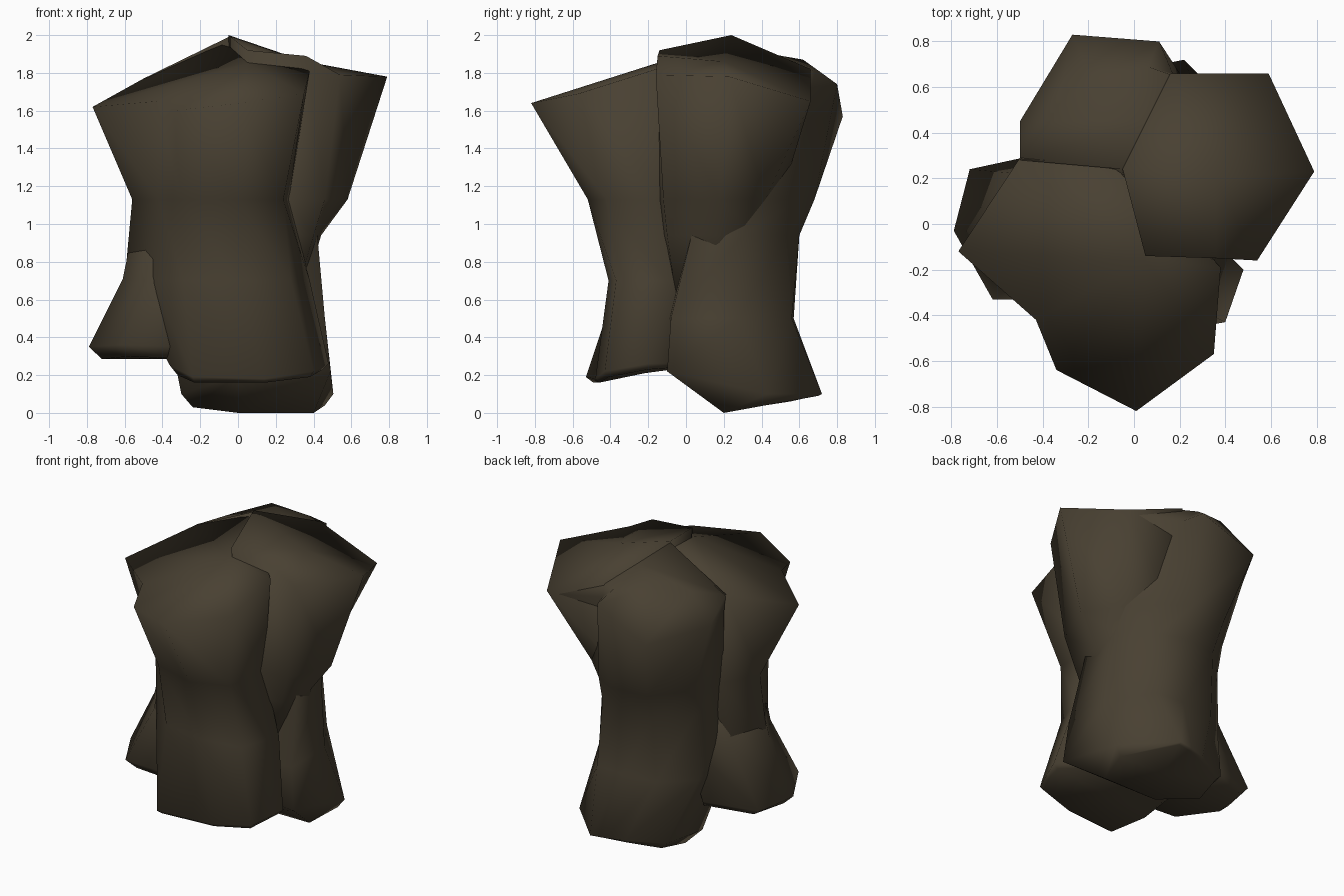
import bpy, bmesh, math

rock = bpy.data.materials.new("dark_brown_rock")
rock.diffuse_color = (0.066, 0.052, 0.032, 1)


def ring(z, pts):
    """Outline at height z; a third value in a point overrides z."""
    return [p if len(p) == 3 else (p[0], p[1], z) for p in pts]


def column(name, rings, peak=None):
    """Loft a rock column through its outlines, top to bottom, and cap it."""
    bm = bmesh.new()
    loops = [[bm.verts.new(p) for p in r] for r in rings]
    n = len(loops[0])
    for up, low in zip(loops, loops[1:]):
        for i in range(n):
            j = (i + 1) % n
            bm.faces.new((up[i], up[j], low[j], low[i]))
    for cap, tip in ((loops[0], peak), (loops[-1], None)):
        made = bmesh.ops.poke(bm, faces=[bm.faces.new(cap)])
        if tip:
            made["verts"][0].co = tip
    bmesh.ops.recalc_face_normals(bm, faces=bm.faces)
    me = bpy.data.meshes.new(name)
    bm.to_mesh(me)
    bm.free()
    me.materials.append(rock)
    ob = bpy.data.objects.new(name, me)
    bpy.context.collection.objects.link(ob)
    bpy.ops.object.select_all(action='DESELECT')
    bpy.context.view_layer.objects.active = ob
    ob.select_set(True)
    bpy.ops.object.shade_smooth_by_angle(angle=math.radians(100))


# Right shoulder: wide tilted top, tucked into the waist
column("right_rock", [
    ring(0, [(-.05, .24, 2.0), (.05, -.14, 1.92), (.36, -.15, 1.89), (.54, -.16, 1.79),
             (.79, .23, 1.78), (.59, .66, 1.65), (.16, .66, 1.82)]),
    ring(1.13, [(-.1, .24), (.05, -.12), (.25, -.14), (.46, -.12), (.58, .18), (.42, .42), (.1, .5)]),
    ring(.94, [(-.1, .24), (.05, -.1), (.23, -.13), (.4, -.1), (.44, .16), (.36, .36), (.1, .45)]),
    ring(.6, [(-.1, .2), (.05, -.05), (.2, -.08), (.3, -.05), (.34, .14), (.3, .3), (.1, .4)]),
], peak=(.36, .2, 1.86))

# Front column: sloping jutting lip at the top, blunt foot below
column("front_rock", [
    ring(0, [(.35, -.57, 1.69), (.38, -.19, 1.81), (-.09, .25, 1.95), (-.5, .29, 1.77),
             (-.77, -.12, 1.62), (-.43, -.42, 1.65), (-.34, -.64, 1.6), (.01, -.82, 1.64)]),
    ring(1.13, [(.24, -.42), (.27, -.1), (-.05, .3), (-.43, .24),
                (-.56, 0), (-.42, -.29), (-.3, -.43), (0, -.52)]),
    ring(.7, [(.28, -.37), (.38, -.1), (-.05, .2), (-.5, .21),
              (-.6, -.02), (-.45, -.24), (-.29, -.36), (0, -.41)]),
    ring(.22, [(.4, -.43), (.48, -.2, .26), (.1, .1, .27), (-.3, .1, .28),
               (-.37, -.1, .28), (-.36, -.3, .25), (-.24, -.53, .19), (.14, -.48, .18)]),
    ring(.19, [(.38, -.41), (.45, -.2, .23), (.1, .08, .25), (-.26, .05, .25),
               (-.32, -.1, .24), (-.32, -.28, .2), (-.23, -.49, .16), (.14, -.46, .16)]),
], peak=(.05, -.16, 1.85))

# Back column: ridge joining the shoulder, wide back, reaches the ground
back_top = [
    ring(0, [(-.05, .24, 1.99), (-.5, .28, 1.77), (-.35, .45, 1.82), (-.18, .62, 1.87),
             (.06, .69, 1.82), (.16, .655, 1.81), (.55, .64, 1.65), (.4, .3, 1.75)]),
    ring(0, [(0, .1, 1.5), (-.5, .3, 1.7), (-.5, .45, 1.62), (-.27, .83, 1.57),
             (.11, .8, 1.74), (.17, .66, 1.72), (.58, .65, 1.63), (.5, .2, 1.5)]),
    ring(1.13, [(0, -.05), (-.43, .22), (-.36, .42), (-.17, .66), (.1, .68), (.24, .6), (.42, .42), (.47, .1)]),
]
back_foot = [
    ring(.94, [(0, -.05), (-.43, .17), (-.34, .4), (-.15, .58), (.09, .6), (.26, .53), (.42, .3), (.42, .03)]),
    ring(.5, [(0, -.1), (-.38, .1), (-.36, .38), (-.16, .55), (.08, .57), (.28, .56), (.46, .28), (.46, -.08)]),
    ring(.1, [(0, 0, .2), (-.3, .25), (-.24, .55), (0, .66), (.12, .7), (.22, .72), (.505, .43), (.49, -.1, .22)]),
    ring(.06, [(0, .2, 0), (-.24, .35, .03), (-.2, .55), (0, .64, .08), (.12, .68, .09),
               (.22, .7, .09), (.46, .42, .04), (.4, .2, 0)]),
]
column("back_rock", back_top + back_foot, peak=(.05, .45, 1.9))

# Left foot: flares out from the waist
column("left_rock", [
    ring(1.1, [(-.2, .28), (-.42, .2), (-.53, 0), (-.4, -.22), (-.15, -.2), (0, 0)]),
    ring(.71, [(-.2, .3), (-.5, .22), (-.61, -.03), (-.47, -.24), (-.2, -.27), (0, 0)]),
    ring(.33, [(-.35, .32), (-.72, .24), (-.79, -.03, .35), (-.62, -.33, .36), (-.3, -.33, .35), (-.1, 0)]),
    ring(.285, [(-.33, .28), (-.66, .21), (-.72, -.03), (-.57, -.28, .3), (-.3, -.28), (-.14, 0)]),
])
